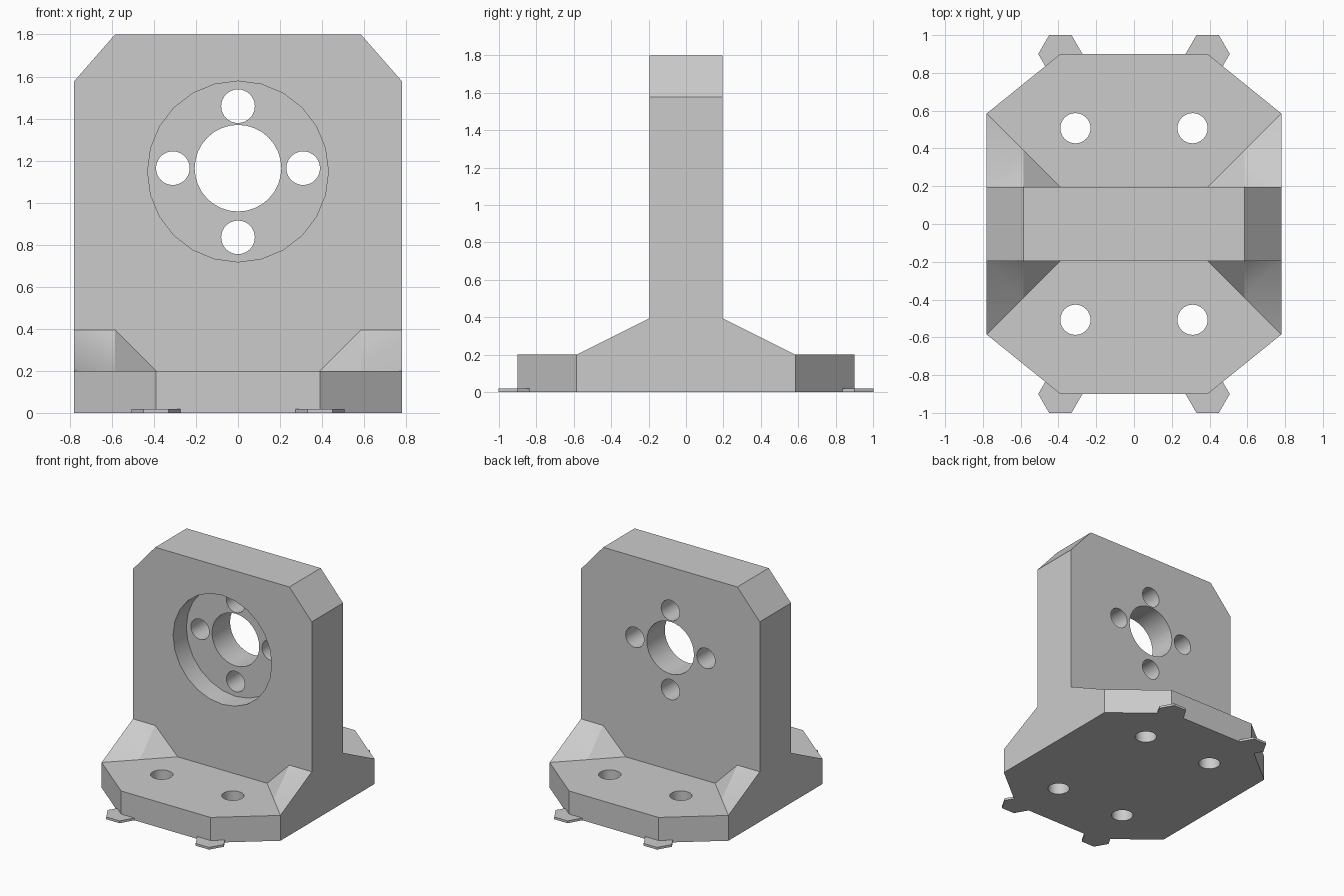
import bpy, bmesh, math
from mathutils import Matrix, Vector

cube = bpy.data.objects.get("Cube")
if cube:
    bpy.data.objects.remove(cube, do_unlink=True)

gray = bpy.data.materials.new("plain gray")
gray.use_nodes = True
gray.diffuse_color = (0.6, 0.6, 0.6, 1)
gray.node_tree.nodes["Principled BSDF"].inputs["Base Color"].default_value = (0.6, 0.6, 0.6, 1)

HALF_W, HALF_T = 0.78, 0.195      # body half width, upright half thickness
BASE_H, TOP = 0.2, 1.8


def add_object(name, bm):
    bmesh.ops.recalc_face_normals(bm, faces=bm.faces)
    mesh = bpy.data.meshes.new(name)
    bm.to_mesh(mesh)
    bm.free()
    mesh.materials.append(gray)
    obj = bpy.data.objects.new(name, mesh)
    bpy.context.collection.objects.link(obj)
    return obj


def prism(name, points, direction):
    """Extrude a flat outline along a direction."""
    bm = bmesh.new()
    face = bm.faces.new([bm.verts.new(p) for p in points])
    result = bmesh.ops.extrude_face_region(bm, geom=[face])
    moved = [v for v in result["geom"] if isinstance(v, bmesh.types.BMVert)]
    bmesh.ops.translate(bm, verts=moved, vec=direction)
    return add_object(name, bm)


def cylinder(name, centre, radius, depth, sides, along_y=False):
    bm = bmesh.new()
    turn = Matrix.Rotation(math.pi / 2, 4, "X") if along_y else Matrix()
    bmesh.ops.create_cone(bm, cap_ends=True, segments=sides, radius1=radius, radius2=radius,
                          depth=depth, matrix=Matrix.Translation(centre) @ turn)
    return add_object(name, bm)


def activate(obj):
    bpy.ops.object.select_all(action="DESELECT")
    obj.select_set(True)
    bpy.context.view_layer.objects.active = obj


def combine(target, tool, operation):
    """Apply a boolean and remove the tool."""
    tool.hide_render = True
    mod = target.modifiers.new("boolean", "BOOLEAN")
    mod.operation, mod.solver, mod.object = operation, "EXACT", tool
    activate(target)
    bpy.ops.object.modifier_apply(modifier=mod.name)
    bpy.data.objects.remove(tool, do_unlink=True)


def smooth(obj):
    activate(obj)
    bpy.ops.object.shade_smooth_by_angle(angle=math.radians(33))


# Eight-sided base plate
quarter = [(HALF_W, 0.585), (0.39, 0.9)]
right = [(x, -y) for x, y in reversed(quarter)] + quarter
outline = right + [(-x, -y) for x, y in right]
base = prism("base_plate", [(x, y, 0) for x, y in outline], (0, 0, BASE_H))

# Hexagonal locating tabs and bolt holes in the base
for sx in (-1, 1):
    for sy in (-1, 1):
        tab = cylinder("locating_tab", (sx * 0.39, sy * 0.9, 0.009), 0.117, 0.018, 6)
        turn = Matrix.Rotation(math.pi / 6, 4, "Z")
        centre = Matrix.Translation((sx * 0.39, sy * 0.9, 0))
        # keep the flat side of each hexagon parallel to x
        if max(v.co.y - sy * 0.9 for v in tab.data.vertices) > 0.11:
            tab.data.transform(centre @ turn @ centre.inverted())
        combine(base, tab, "UNION")
        combine(base, cylinder("bolt_cutter", (sx * 0.31, sy * 0.507, 0.1), 0.08, 1, 32), "DIFFERENCE")
smooth(base)

# Upright plate with clipped top corners
side = [(HALF_W, BASE_H), (HALF_W, 1.577), (0.585, TOP)]
profile = side + [(-x, z) for x, z in reversed(side)]
upright = prism("upright_plate", [(x, -HALF_T, z) for x, z in profile], (0, 2 * HALF_T, 0))

# Front recess, central bore and four mounting holes
recess = cylinder("recess_cutter", (0, -HALF_T, 1.148), 0.43, 0.33, 24, True)
combine(upright, recess, "DIFFERENCE")
bore = cylinder("bore_cutter", (0, 0, 1.164), 0.206, 1, 32, True)
combine(upright, bore, "DIFFERENCE")
for x, z in ((-0.31, 1.164), (0.31, 1.164), (0, 1.459), (0, 0.835)):
    hole = cylinder("mount_cutter", (x, 0, z), 0.08, 1, 32, True)
    combine(upright, hole, "DIFFERENCE")
smooth(upright)

# Corner gussets between the base and the upright
HIGH = 0.395
for sx, x_name in ((-1, "right"), (1, "left")):
    for sy, y_name in ((-1, "front"), (1, "back")):
        bm = bmesh.new()

        def corner(x, y, z):
            return bm.verts.new((sx * x, sy * y, z))

        outer_top = corner(HALF_W, HALF_T, HIGH)
        inner_top = corner(0.585, HALF_T, HIGH)
        inner_foot = corner(0.39, HALF_T, BASE_H)
        middle_foot = corner(0.585, 0.39, BASE_H)
        far_foot = corner(HALF_W, 0.585, BASE_H)
        outer_foot = corner(HALF_W, HALF_T, BASE_H)
        for loop in ((outer_top, inner_top, middle_foot), (outer_top, middle_foot, far_foot),
                     (inner_top, inner_foot, middle_foot), (outer_top, far_foot, outer_foot),
                     (outer_top, outer_foot, inner_foot, inner_top),
                     (outer_foot, far_foot, middle_foot, inner_foot)):
            bm.faces.new(loop)
        smooth(add_object(f"gusset_{y_name}_{x_name}", bm))
